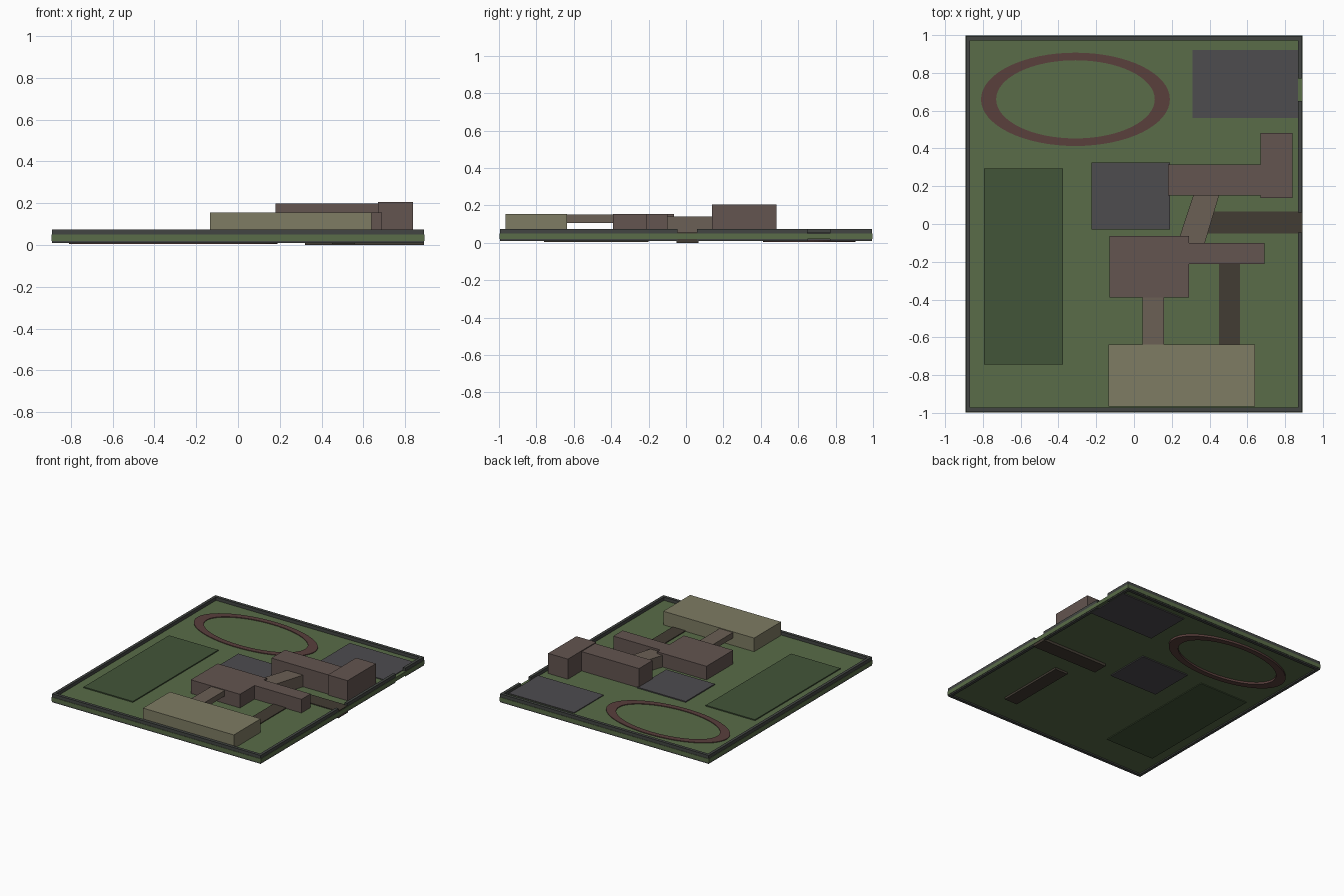
import bpy, bmesh, math

if "Cube" in bpy.data.objects:
    bpy.data.objects.remove(bpy.data.objects["Cube"])


def material(name, r, g, b):
    m = bpy.data.materials.new(name)
    m.diffuse_color = (r, g, b, 1)
    m.use_nodes = True
    m.node_tree.nodes["Principled BSDF"].inputs["Base Color"].default_value = m.diffuse_color
    return m


GRASS = material("grass", 0.10, 0.15, 0.065)
FIELD = material("dark_grass", 0.055, 0.09, 0.04)
ASPHALT = material("asphalt", 0.075, 0.072, 0.078)
WALL = material("wall_grey", 0.055, 0.06, 0.055)
PATH = material("path_brown", 0.055, 0.045, 0.033)
BRICK = material("brick", 0.125, 0.09, 0.08)
LINK = material("link_brick", 0.145, 0.115, 0.09)
HALL = material("hall_tan", 0.21, 0.20, 0.125)
CLAY = material("clay", 0.10, 0.05, 0.045)


def finish(name, bm, mat):
    bmesh.ops.recalc_face_normals(bm, faces=bm.faces)
    me = bpy.data.meshes.new(name)
    bm.to_mesh(me)
    bm.free()
    me.materials.append(mat)
    ob = bpy.data.objects.new(name, me)
    bpy.context.collection.objects.link(ob)
    return ob


def prism(name, outline, z0, z1, mat):
    """Extrude a flat outline from z0 to z1."""
    bm = bmesh.new()
    face = bm.faces.new([bm.verts.new((x, y, z0)) for x, y in outline])
    ext = bmesh.ops.extrude_face_region(bm, geom=[face])
    for v in ext["geom"]:
        if isinstance(v, bmesh.types.BMVert):
            v.co.z = z1
    return finish(name, bm, mat)


def box(name, x0, x1, y0, y1, z0, z1, mat):
    return prism(name, [(x0, y0), (x1, y0), (x1, y1), (x0, y1)], z0, z1, mat)


def oval_ring(name, cx, cy, outer, inner, z0, z1, mat, n=64):
    """Flat elliptical ring with rectangular section."""
    bm = bmesh.new()
    rings = []
    for i in range(n):
        a = 2 * math.pi * i / n
        c, s = math.cos(a), math.sin(a)
        rings.append([bm.verts.new((cx + r[0] * c, cy + r[1] * s, z))
                      for r, z in ((outer, z0), (outer, z1), (inner, z1), (inner, z0))])
    for i in range(n):
        p, q = rings[i], rings[(i + 1) % n]
        for k in range(4):
            j = (k + 1) % 4
            bm.faces.new((p[k], q[k], q[j], p[j]))
    return finish(name, bm, mat)


# Ground slab
box("ground", -0.893, 0.893, -0.998, 0.998, 0.02, 0.05, GRASS)

# Perimeter walls, with two gate openings on the right side
W0, W1 = 0.01, 0.075
box("wall_left", -0.89, -0.868, -0.995, 0.995, W0, W1, WALL)
box("wall_front", -0.868, 0.868, -0.995, -0.971, W0, W1, WALL)
box("wall_back", -0.868, 0.868, 0.971, 0.995, W0, W1, WALL)
for i, (y0, y1) in enumerate([(-0.995, -0.045), (0.06, 0.65), (0.77, 0.995)]):
    box(f"wall_right_{i + 1}", 0.868, 0.89, y0, y1, W0, W1, WALL)

# Sports areas and yards
box("playing_field", -0.795, -0.375, -0.745, 0.295, 0.014, 0.058, FIELD)
box("courtyard", -0.225, 0.19, -0.03, 0.325, 0.012, 0.058, ASPHALT)
box("parking_yard", 0.31, 0.868, 0.56, 0.92, 0.012, 0.056, ASPHALT)
oval_ring("running_track", -0.31, 0.66, (0.5, 0.247), (0.42, 0.207), 0.004, 0.055, CLAY)

# Paths
box("gate_path", 0.32, 0.89, -0.05, 0.067, 0.0, 0.056, PATH)
box("front_path", 0.45, 0.56, -0.76, -0.2, 0.004, 0.056, PATH)

# Front hall
box("front_hall", -0.135, 0.64, -0.965, -0.637, 0.045, 0.155, HALL)

# Middle block with side wing
prism("middle_block", [(-0.13, -0.39), (0.29, -0.39), (0.29, -0.212), (0.69, -0.212),
                       (0.69, -0.10), (0.29, -0.10), (0.29, -0.063), (-0.13, -0.063)],
      0.045, 0.155, BRICK)

# Taller rear block, L-shaped
box("rear_block", 0.18, 0.67, 0.15, 0.315, 0.045, 0.199, BRICK)
box("rear_wing", 0.67, 0.838, 0.138, 0.483, 0.045, 0.205, BRICK)

# Raised bridge and slanted corridor between the blocks
box("bridge", 0.045, 0.16, -0.637, -0.39, 0.107, 0.15, LINK)
prism("slanted_corridor", [(0.243, -0.063), (0.29, -0.10), (0.375, -0.10),
                           (0.45, 0.15), (0.313, 0.15)], 0.045, 0.14, LINK)
